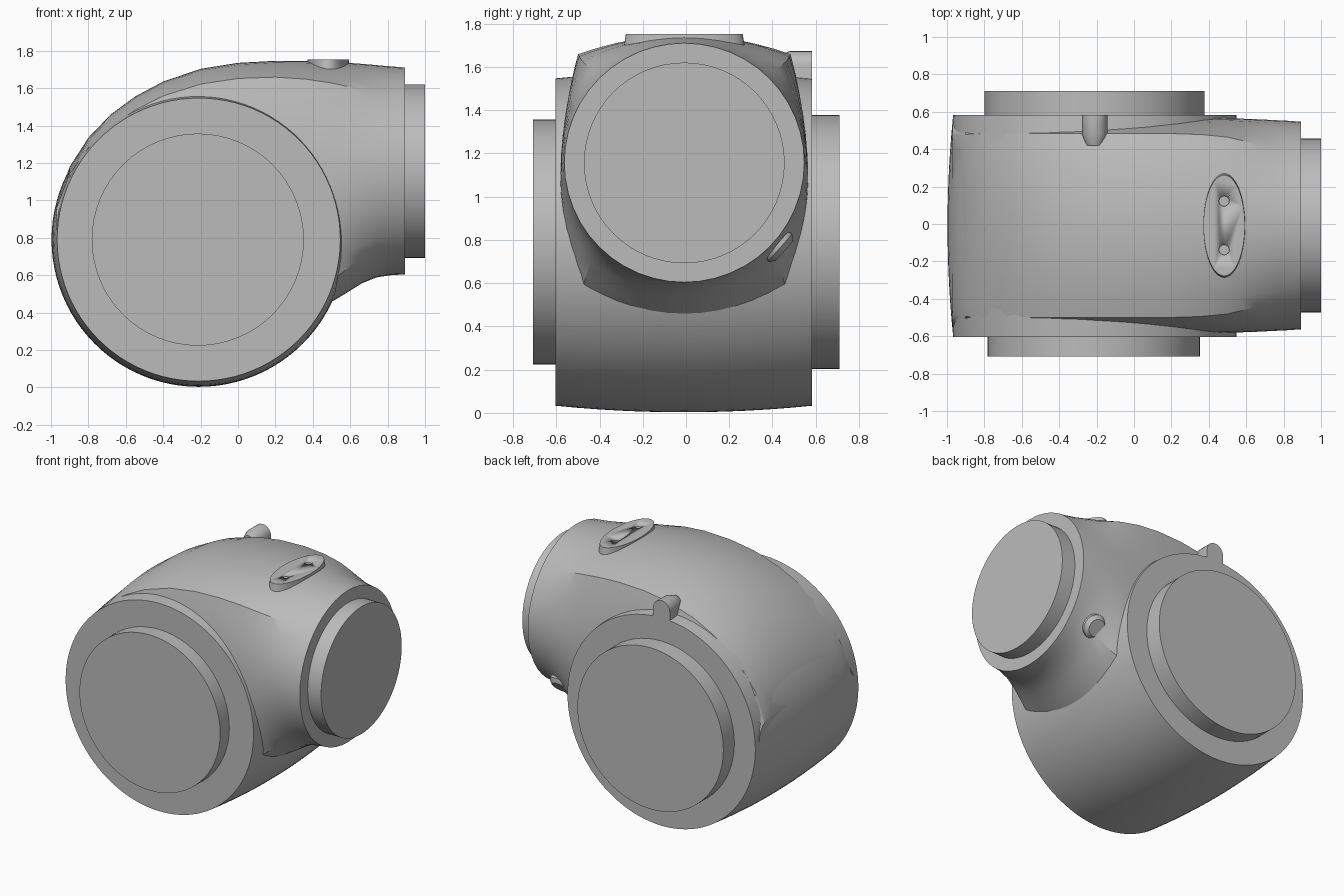
import bpy, bmesh, math
from mathutils import Vector

if "Cube" in bpy.data.objects:
    bpy.data.objects.remove(bpy.data.objects["Cube"])

grey = bpy.data.materials.new("plain grey")
grey.use_nodes = True
colour = (0.5, 0.5, 0.5, 1)
grey.diffuse_color = colour
grey.node_tree.nodes["Principled BSDF"].inputs["Base Color"].default_value = colour

CX, CZ = -0.21, 0.79          # barrel axis
TY, TZ = -0.008, 1.156        # outlet axis


def loft(name, rings, sharp=35):
    """Skin a list of equal-length rings and cap both ends."""
    bm = bmesh.new()
    loops = [[bm.verts.new(p) for p in ring] for ring in rings]
    n = len(loops[0])
    for a, b in zip(loops, loops[1:]):
        for i in range(n):
            j = (i + 1) % n
            bm.faces.new((a[i], a[j], b[j], b[i]))
    bm.faces.new(loops[0])
    bm.faces.new(loops[-1])
    bmesh.ops.recalc_face_normals(bm, faces=bm.faces)
    mesh = bpy.data.meshes.new(name)
    bm.to_mesh(mesh)
    bm.free()
    mesh.materials.append(grey)
    ob = bpy.data.objects.new(name, mesh)
    bpy.context.collection.objects.link(ob)
    bpy.ops.object.select_all(action='DESELECT')
    ob.select_set(True)
    bpy.context.view_layer.objects.active = ob
    bpy.ops.object.shade_smooth_by_angle(angle=math.radians(sharp))
    return ob


def turned(name, centre, axis, profile, sides=64, stretch=(1, 1, 1)):
    """Turn (distance along axis, radius) pairs about an axis."""
    rot = Vector((0, 0, 1)).rotation_difference(Vector(axis))
    rings = []
    for h, r in profile:
        ring = []
        for i in range(sides):
            a = math.tau * i / sides
            p = rot @ Vector((r * math.cos(a), r * math.sin(a), h))
            ring.append(Vector(centre) + p * Vector(stretch))
        rings.append(ring)
    return loft(name, rings)


# Barrel with a gentle bulge, and the two flange discs
bulge = []
for k in range(13):
    t = k / 6 - 1
    bulge.append((-0.01 + 0.593 * t, 0.787 - 0.03 * t * t))
turned("barrel", (CX, 0, CZ), (0, 1, 0), bulge, 96)
turned("front_flange", (CX - 0.005, -0.708, CZ), (0, 1, 0), [(0, 0.567), (0.15, 0.567)])
turned("back_flange", (CX, 0.56, CZ), (0, 1, 0), [(0, 0.588), (0.15, 0.588)])
turned("outlet_flange", (0.85, TY, TZ), (1, 0, 0), [(0, 0.464), (0.15, 0.464)])


def hood_section(x, top, bottom, width, boxy, steps=12):
    """Ring that blends a circle into a soft four-cornered shape."""
    ring = []
    for i in range(steps * 4):
        quarter, s = divmod(i, steps)
        s /= steps
        e = 0.87
        if s <= 0.5:
            u, v = 1 - 0.13 * (2 * s) ** 2, e * 2 * s
        else:
            u, v = e * 2 * (1 - s), 1 - 0.13 * (2 - 2 * s) ** 2
        a = s * math.pi / 2
        u = boxy * u + (1 - boxy) * math.cos(a)
        v = boxy * v + (1 - boxy) * math.sin(a)
        for _ in range(quarter):
            u, v = -v, u
        mid, half = (top + bottom) / 2, (top - bottom) / 2
        ring.append((x, TY + width * u, mid + half * v))
    return ring


# Hood sweeping from the back of the barrel into the round outlet
hood = [
    (-0.97, 0.98, 0.70, 0.55, 1), (-0.90, 1.18, 0.60, 0.56, 1),
    (-0.80, 1.335, 0.52, 0.565, 1), (-0.68, 1.46, 0.46, 0.565, 1),
    (-0.55, 1.555, 0.45, 0.565, 1), (-0.40, 1.635, 0.45, 0.565, 1),
    (-0.20, 1.703, 0.45, 0.565, 1), (0.0, 1.735, 0.45, 0.565, 1),
    (0.20, 1.746, 0.45, 0.568, 0.97), (0.36, 1.745, 0.45, 0.572, 0.88),
    (0.50, 1.74, 0.457, 0.573, 0.72), (0.58, 1.736, 0.505, 0.571, 0.54),
    (0.66, 1.73, 0.555, 0.568, 0.34), (0.74, 1.723, 0.588, 0.564, 0.16),
    (0.82, 1.716, 0.60, 0.56, 0.04), (0.892, 1.71, 0.604, 0.555, 0),
]
loft("hood", [hood_section(*s) for s in hood], 25)

# Oval cover plate with two screw recesses
cover = turned("cover_plate", (0.482, TY, 1.66), (0, 0, 1),
               [(0, 0.285), (0.093, 0.27)], 48, (0.41, 1, 1))
for y in (0.13, -0.13):
    cutter = turned("recess_cutter", (0.482, TY + y, 1.738), (0, 0, 1),
                    [(0, 0.027), (0.1, 0.027)], 24)
    cutter.hide_render = True
    cutter.hide_viewport = True
    cut = cover.modifiers.new("recess", 'BOOLEAN')
    cut.operation = 'DIFFERENCE'
    cut.object = cutter

# Round-topped alignment key at the back rim
key_rings = []
for y, r in ((0.42, 0.045), (0.48, 0.068), (0.583, 0.068)):
    ring = [(CX + r, y, 1.5)]
    for i in range(13):
        a = math.pi * i / 12
        ring.append((CX + r * math.cos(a), y, 1.605 + r * math.sin(a)))
    ring.append((CX - r, y, 1.5))
    key_rings.append(ring)
loft("alignment_key", key_rings)

# Small plug low on the back side of the outlet
turned("plug", (0.70, 0.36, 0.83), (0, 0.75, -0.66),
       [(0, 0.085), (0.10, 0.085), (0.125, 0.06)], 32)
